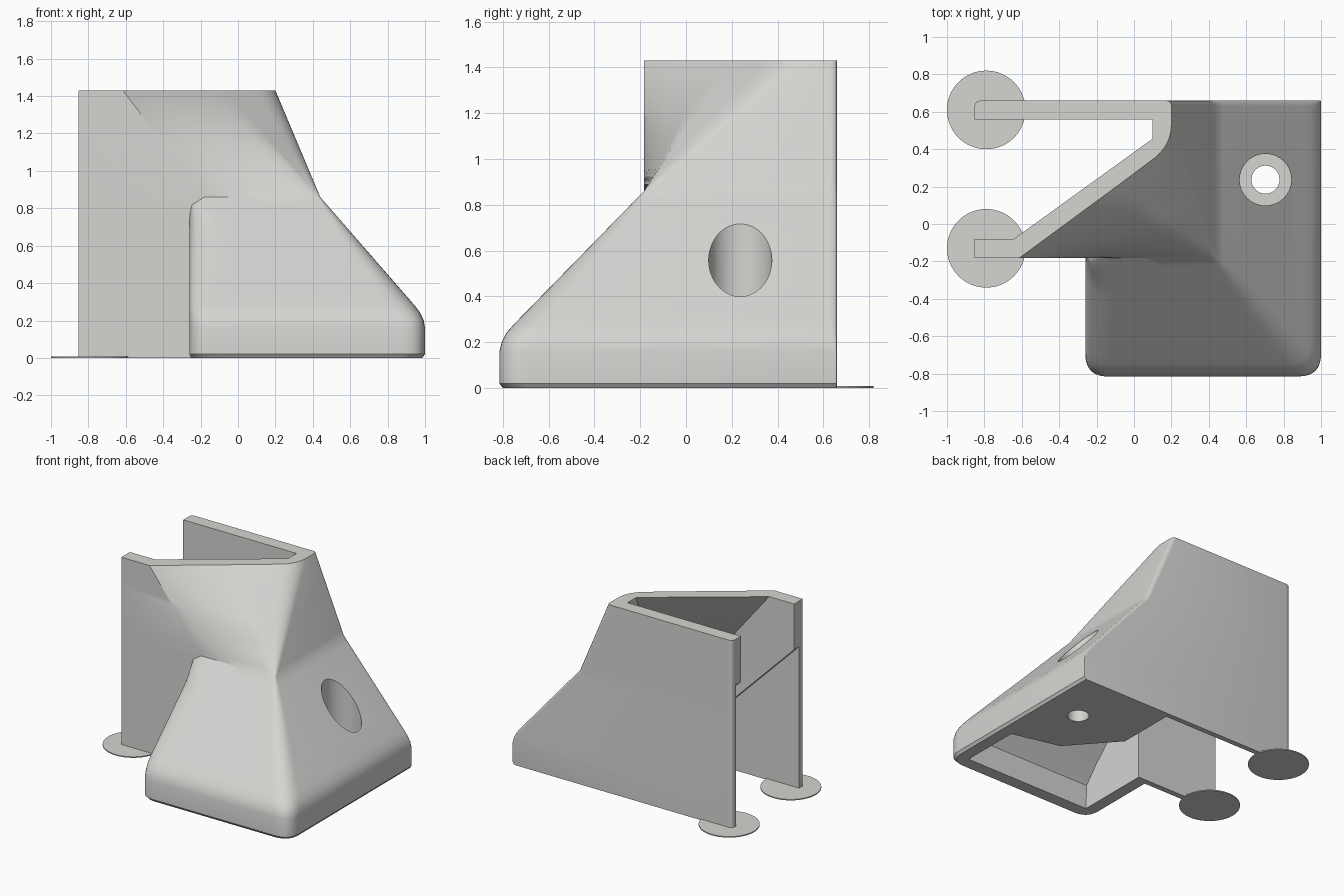
import bpy, bmesh, math

if "Cube" in bpy.data.objects:
    bpy.data.objects.remove(bpy.data.objects["Cube"])

grey = bpy.data.materials.new("warm_grey")
grey.diffuse_color = (0.66, 0.66, 0.64, 1)
grey.use_nodes = True
grey.node_tree.nodes["Principled BSDF"].inputs["Base Color"].default_value = grey.diffuse_color


def lerp_table(table, z):
    """Linear interpolation in a short (z, value) profile."""
    for (z0, a), (z1, b) in zip(table, table[1:]):
        if z <= z1:
            return a + (b - a) * max(0, z - z0) / (z1 - z0)
    return table[-1][1]


def mix(a, b, s):
    return (a[0] + (b[0] - a[0]) * s, a[1] + (b[1] - a[1]) * s)


def corner(prev, p, nxt, t, n=8):
    """Round a 2D corner, starting a distance t along each edge."""
    def toward(q):
        d = max(math.dist(p, q), 1e-6)
        return mix(p, q, min(t, d * 0.49) / d)
    a, b = toward(prev), toward(nxt)
    return [mix(mix(a, p, i / n), mix(p, b, i / n), i / n) for i in range(n + 1)]


def loft(name, sections):
    """Closed solid through (z, outline) sections of equal point count."""
    bm = bmesh.new()
    rings = [[bm.verts.new((x, y, z)) for x, y in pts] for z, pts in sections]
    n = len(rings[0])
    for lo, hi in zip(rings, rings[1:]):
        for i in range(n):
            j = (i + 1) % n
            bm.faces.new((lo[i], lo[j], hi[j], hi[i]))
    bm.faces.new(rings[0])
    bm.faces.new(rings[-1])
    bmesh.ops.remove_doubles(bm, verts=bm.verts, dist=0.0005)
    bmesh.ops.recalc_face_normals(bm, faces=bm.faces)
    me = bpy.data.meshes.new(name)
    bm.to_mesh(me)
    bm.free()
    me.materials.append(grey)
    ob = bpy.data.objects.new(name, me)
    bpy.context.collection.objects.link(ob)
    return ob


def cylinder(name, x, y, r, z0, z1, n=64):
    ring = [(x + r * math.cos(2 * math.pi * i / n),
             y + r * math.sin(2 * math.pi * i / n)) for i in range(n)]
    return loft(name, [(z0, ring), (z1, ring)])


# Side and front slopes of the body, with a rounded foot
WAIST, TOP, WALL = 0.86, 1.43, -0.183
right_x = [(0, 0.985), (0.02, 1.0), (0.16, 1.0), (0.20, 0.993), (0.24, 0.975),
           (0.28, 0.945), (WAIST, 0.44), (TOP, 0.20)]
front_y = [(0, -0.80), (0.02, -0.815), (0.16, -0.815), (0.20, -0.805), (0.24, -0.785),
           (0.28, -0.75), (WAIST, WALL), (TOP, 0.42)]
left_x = [(0, -0.25), (0.02, -0.26), (WAIST, -0.26)]
nose_t = [(0, 0.12), (0.28, 0.13), (0.6, 0.09), (WAIST, 0.02), (TOP, 0.12)]
left_t = [(0, 0.12), (0.28, 0.12), (0.68, 0.17), (WAIST, 0.08)]
back_t = [(0, 0.008), (0.16, 0.008), (0.26, 0.03), (TOP, 0.03)]
# Ridge that carries the front corner up across the slanted wall
ridge_x = [(0, 0.42), (0.25, 0.30), (0.5, 0.16), (0.86, -0.03), (1, -0.1)]
ridge_y = [(0, WALL), (0.25, -0.09), (0.5, -0.015), (0.86, 0.13), (1, 0.196)]


def left_arc(z, nose):
    """Rounded left edge, trimmed where it runs into the channel wall."""
    xl, yf = lerp_table(left_x, z), nose[1]
    arc = corner(nose, (xl, yf), (xl, yf + 2), lerp_table(left_t, z), 16)
    arc.append((xl, 1))
    for a, b in zip(arc, arc[1:]):
        if b[1] > WALL:
            hit = mix(a, b, (WALL - a[1]) / (b[1] - a[1]))
            break
    return [p if p[1] < WALL else hit for p in arc]


def body_outline(z):
    nose = (lerp_table(right_x, z), lerp_table(front_y, z))
    back_l, back_r, end = (-0.853, 0.66), (nose[0], 0.66), (-0.853, WALL)
    t = lerp_table(nose_t, z)
    if z < WAIST - 1e-6:
        arc = left_arc(z, nose)
        tip = corner(back_r, nose, arc[0], t)
        ridge = tip[-1]
    else:
        k = (z - WAIST) / (TOP - WAIST)
        arc = [(-0.18 - 0.435 * k, WALL)] * 18
        ridge = (lerp_table(ridge_x, k), lerp_table(ridge_y, k))
        tip = corner(back_r, nose, ridge, t)
    slant = [mix(tip[-1], ridge, s / 4) for s in range(1, 5)]
    slant += [mix(ridge, arc[0], s / 10) for s in range(1, 10)]
    return (corner(end, back_l, back_r, 0.035, 4)
            + corner(back_l, back_r, nose, lerp_table(back_t, z), 4)
            + tip + slant + arc + [end])


levels = [0, 0.02, 0.16, 0.20, 0.24, 0.28]
levels += [0.28 + 0.58 * i / 14 for i in range(1, 15)]
levels += [WAIST + 0.57 * i / 16 for i in range(1, 17)]
body = loft("body", [(z, body_outline(z)) for z in levels])


# Channel cavity, open at the top, bottom and left
def channel(x, y, d):
    return [(-0.95, 0.56), (x, 0.56), (x, y), (d, -0.08), (-0.95, -0.08)]


steps = [(WAIST + 0.64 * i / 10, i / 10) for i in range(11)]
cutters = [loft("channel_cutter", [(-0.1, channel(0.23, 0.1, -0.16))] + [
    (z, channel(0.22 - 0.135 * k, 0.1 + 0.40 * k, -0.18 - 0.52 * k)) for z, k in steps])]


# Wider recess below a 45 degree line, leaving thin lower walls
def recess(x):
    return [(-0.95, -0.14), (x, -0.14), (x, 0.62), (-0.95, 0.62)]


cutters.append(loft("recess_cutter", [(-0.1, recess(0.33)), (1.17, recess(-0.94))]))


# Hollow under the front slope
def hollow(y, x, back, mid):
    return [(-0.16, y), (x, y), (x, back), mid, (0.21, 0.2), (-0.16, 0.2)]


cutters.append(loft("front_hollow_cutter", [
    (-0.1, hollow(-0.71, 0.9, -0.25, (0.53, -0.16))),
    (0.18, hollow(-0.70, 0.89, -0.25, (0.53, -0.16))),
    (0.30, hollow(-0.60, 0.79, -0.25, (0.53, -0.16))),
    (0.68, hollow(-0.23, 0.46, -0.20, (0.40, -0.14)))]))

# Counterbored screw hole
cutters.append(cylinder("counterbore_cutter", 0.703, 0.237, 0.138, 0.1, 1.2))
cutters.append(cylinder("screw_hole_cutter", 0.703, 0.237, 0.075, -0.1, 0.2))

for c in cutters:
    m = body.modifiers.new(c.name, 'BOOLEAN')
    m.operation, m.solver, m.object = 'DIFFERENCE', 'EXACT', c
bpy.context.view_layer.objects.active = body
body.select_set(True)
for m in list(body.modifiers):
    bpy.ops.object.modifier_apply(modifier=m.name)
for c in cutters:
    bpy.data.objects.remove(c)
bpy.ops.object.shade_smooth_by_angle(angle=math.radians(25))

# Thin round pads under the two free wall ends
for name, y in (("back_pad", 0.61), ("front_pad", -0.13)):
    cylinder(name, -0.79, y, 0.21, 0, 0.008)
